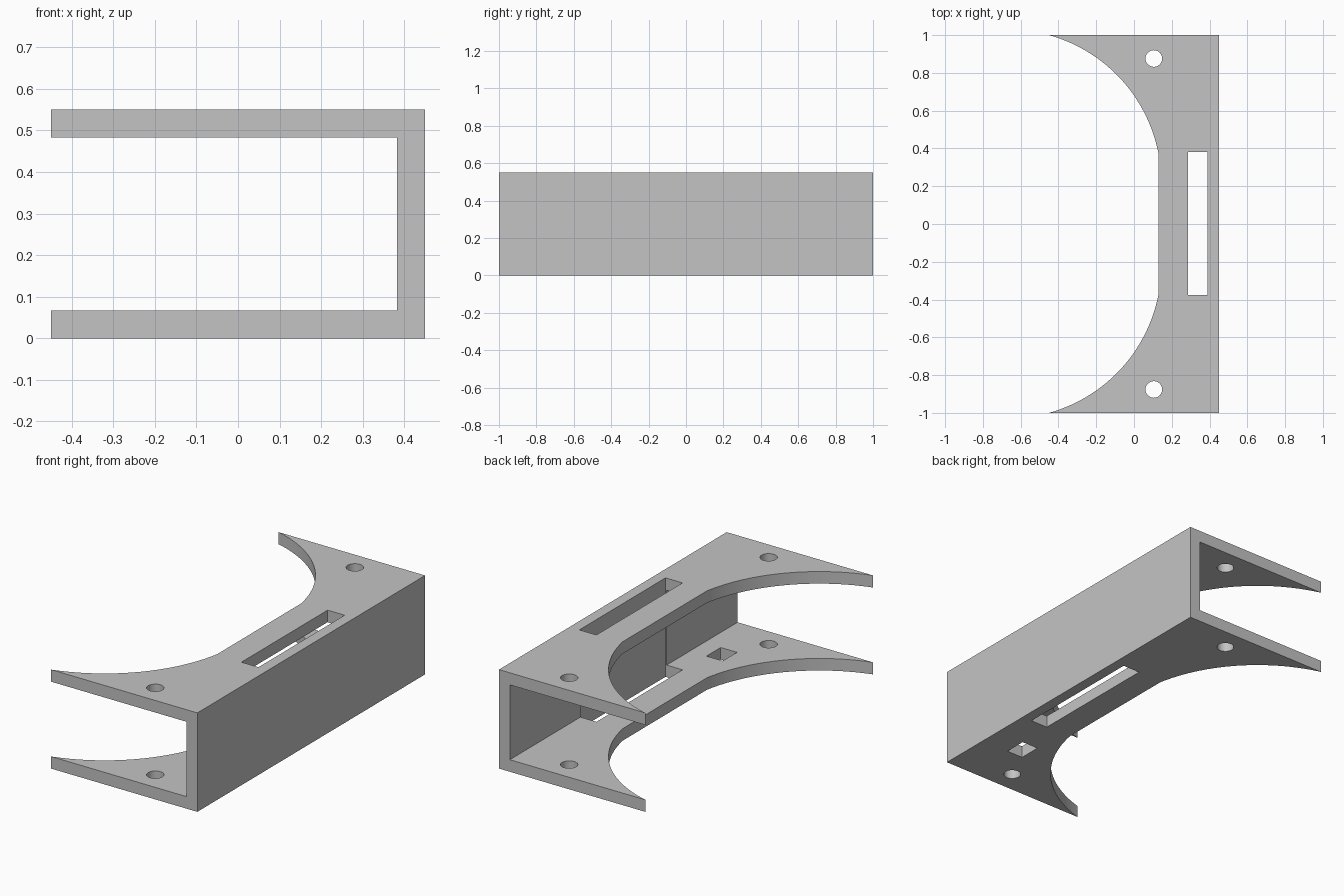
import bpy, bmesh
from math import sin, cos, pi, radians
from mathutils import Vector

old = bpy.data.objects.get("Cube")
if old:
    bpy.data.objects.remove(old, do_unlink=True)

HALF_X, HALF_Y, HEIGHT, WALL = 0.45, 1.0, 0.55, 0.067

# Single grey finish
grey = bpy.data.materials.new("plain grey")
grey.use_nodes = True
colour = (0.55, 0.55, 0.55, 1)
grey.diffuse_color = colour
grey.node_tree.nodes["Principled BSDF"].inputs["Base Color"].default_value = colour


def prism(name, points, depth):
    """Extrude a closed outline of 3D points along the depth vector."""
    bm = bmesh.new()
    face = bm.faces.new([bm.verts.new(p) for p in points])
    res = bmesh.ops.extrude_face_region(bm, geom=[face])
    moved = [v for v in res["geom"] if isinstance(v, bmesh.types.BMVert)]
    bmesh.ops.translate(bm, verts=moved, vec=Vector(depth))
    bmesh.ops.recalc_face_normals(bm, faces=bm.faces)
    mesh = bpy.data.meshes.new(name)
    bm.to_mesh(mesh)
    bm.free()
    mesh.materials.append(grey)
    obj = bpy.data.objects.new(name, mesh)
    bpy.context.scene.collection.objects.link(obj)
    return obj


def cutter(name, outline, bottom=-0.1, top=HEIGHT + 0.1):
    obj = prism(name, [(x, y, bottom) for x, y in outline], (0, 0, top - bottom))
    obj.hide_render = True
    return obj


def rectangle(x0, x1, y0, y1):
    return [(x0, y0), (x1, y0), (x1, y1), (x0, y1)]


def arc(cx, cy, r, start, end, steps):
    angles = [start + (end - start) * i / steps for i in range(steps + 1)]
    return [(cx + r * cos(a), cy + r * sin(a)) for a in angles]


# Channel body: back wall with an upper and a lower plate
inner = HALF_X - WALL
section = [(-HALF_X, 0), (HALF_X, 0), (HALF_X, HEIGHT), (-HALF_X, HEIGHT),
           (-HALF_X, HEIGHT - WALL), (inner, HEIGHT - WALL),
           (inner, WALL), (-HALF_X, WALL)]
bracket = prism("channel_bracket", [(x, -HALF_Y, z) for x, z in section],
                (0, 2 * HALF_Y, 0))

# Curved recess on the open side, straight in the middle
curve = arc(-0.667, 0.218, 0.8115, radians(80), radians(10.8), 28)
recess = [(-0.8, 1.05)] + curve
recess += [(x, -y) for x, y in reversed(recess)]
cutters = [cutter("recess_cutter", recess)]

# Screw holes near both ends
for side in (-1, 1):
    ring = arc(0.105, side * 0.876, 0.044, 0, 2 * pi, 32)[:-1]
    cutters.append(cutter("screw_hole_cutter", ring))

# Long slot, grazing the wall, and a small window in the lower plate only
cutters.append(cutter("slot_cutter", rectangle(0.285, 0.39, -0.377, 0.38)))
cutters.append(cutter("window_cutter", rectangle(0.18, 0.28, -0.705, -0.58),
                      top=0.2))

for c in cutters:
    mod = bracket.modifiers.new(c.name, 'BOOLEAN')
    mod.operation = 'DIFFERENCE'
    mod.solver = 'EXACT'
    mod.object = c

# Bake the cuts and drop the cutters
bpy.context.view_layer.update()
graph = bpy.context.evaluated_depsgraph_get()
result = bpy.data.meshes.new_from_object(bracket.evaluated_get(graph))
bracket.modifiers.clear()
bracket.data = result
for c in cutters:
    bpy.data.objects.remove(c, do_unlink=True)

# Smooth the curved walls, keep the edges crisp
bpy.ops.object.select_all(action='DESELECT')
bracket.select_set(True)
bpy.context.view_layer.objects.active = bracket
bpy.ops.object.shade_smooth_by_angle(angle=radians(25))
